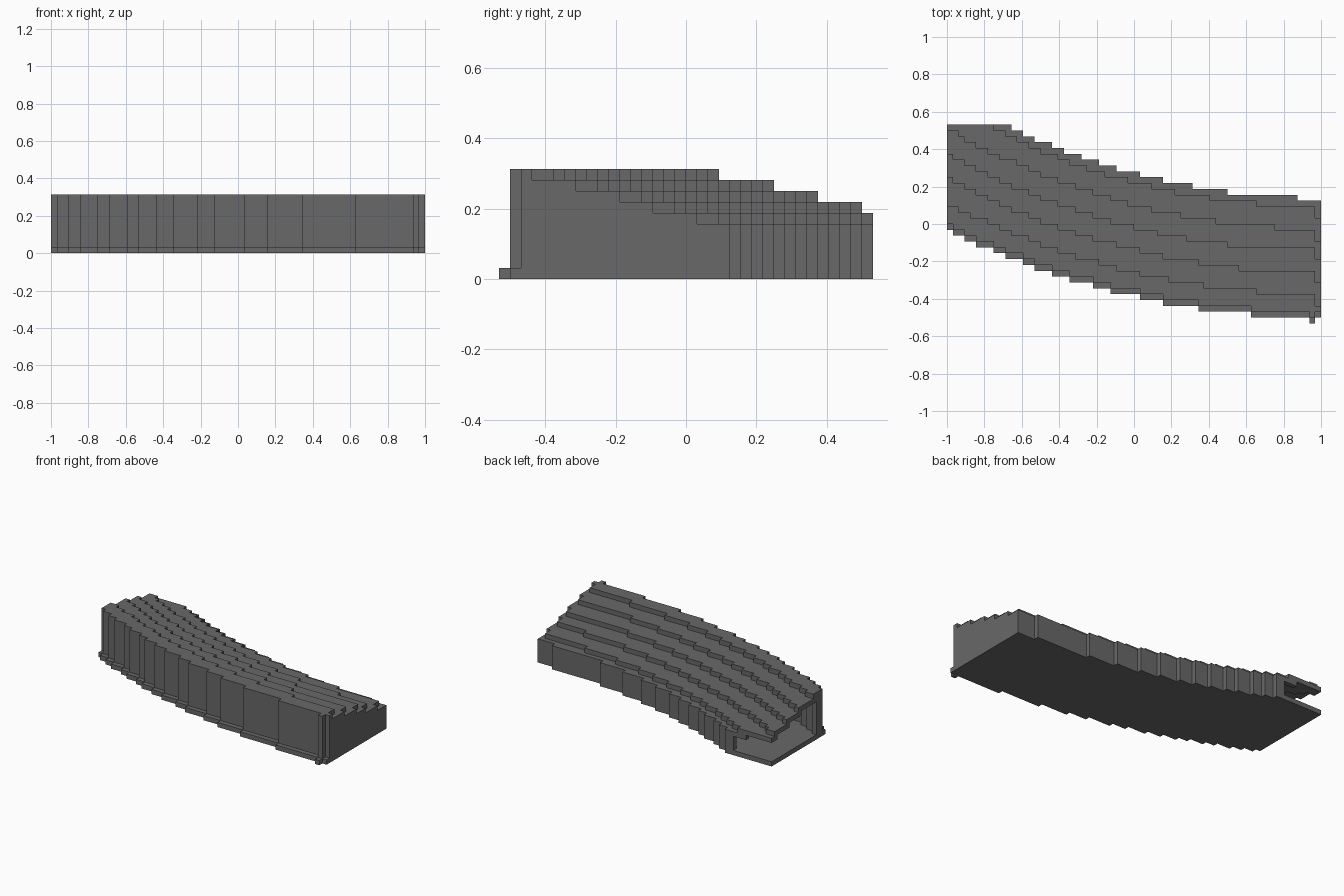
import bpy, bmesh, math

if "Cube" in bpy.data.objects:
    bpy.data.objects.remove(bpy.data.objects["Cube"])

V = 1 / 32            # block size
COLS = 64             # blocks along the length
LAST = COLS - 1       # column of the closed end
CENTRE_Y = 3.98       # centre of the bend, at x = 1
FRONT_R, BACK_R = 4.48, 3.841
RIDGES = [4.352 - 0.1165 * n for n in range(5)]
TOP = 10              # height in blocks
LIMIT = 17            # everything is cut off flat at the back

grey = bpy.data.materials.new("dark grey")
grey.use_nodes = True
colour = (0.14, 0.14, 0.14, 1)
grey.diffuse_color = colour
grey.node_tree.nodes["Principled BSDF"].inputs["Base Color"].default_value = colour


def arc(radius, shift=0):
    """Stepped arc: block row at each column."""
    def row(i):
        dx = 1 - ((i + 0.5) * V - 1)
        y = CENTRE_Y - math.sqrt(radius ** 2 - dx ** 2)
        return round(y / V) + shift
    return row


def edge_points(row, columns):
    points = []
    for i in columns:
        y = min(LIMIT, row(i))
        for x in (i, i + 1):
            p = (x, y)
            if len(points) > 1 and points[-1][1] == y and points[-2][1] == y:
                points[-1] = p
            elif not points or points[-1] != p:
                points.append(p)
    return points


def stepped_slab(name, front, back, z0, z1, columns):
    """Extrude the area between two stepped edges."""
    columns = [i for i in columns if min(LIMIT, front(i)) < min(LIMIT, back(i))]
    outline = edge_points(front, columns) + edge_points(back, columns)[::-1]
    bm = bmesh.new()
    face = bm.faces.new([bm.verts.new((x * V - 1, y * V, z0 * V)) for x, y in outline])
    result = bmesh.ops.extrude_face_region(bm, geom=[face])
    top = [g for g in result["geom"] if isinstance(g, bmesh.types.BMVert)]
    bmesh.ops.translate(bm, verts=top, vec=(0, 0, (z1 - z0) * V))
    bmesh.ops.recalc_face_normals(bm, faces=bm.faces)
    mesh = bpy.data.meshes.new(name)
    bm.to_mesh(mesh)
    bm.free()
    mesh.materials.append(grey)
    obj = bpy.data.objects.new(name, mesh)
    bpy.context.collection.objects.link(obj)


def floor_front(i):
    # one column near the closed end juts out as a thin buttress
    return arc(FRONT_R)(i) - (i == LAST - 1)


def wall_front(i):
    return floor_front(i) + 1


def wall_back(i):
    return arc(FRONT_R)(i) + (2 if i == LAST else 3)


body = range(LAST)
whole = range(COLS)

# Floor and the two long walls
stepped_slab("floor", floor_front, arc(BACK_R), 0, 1, whole)
stepped_slab("front_wall", wall_front, wall_back, 1, TOP, whole)
stepped_slab("back_wall", arc(BACK_R, -1), arc(BACK_R), 1, TOP - 6, body)

# Terraced roof, and the closed end wall that follows it
for n in range(6):
    z = TOP - n
    back = arc(RIDGES[n]) if n < 5 else arc(BACK_R)
    front = arc(RIDGES[n - 1], -1) if n else wall_back
    stepped_slab(f"roof_terrace_{n + 1}", front, back, z - 1, z, body)
    if n:
        end_front = arc(RIDGES[n - 1], -2)
        end_back = arc(RIDGES[n], -2) if n < 5 else arc(BACK_R)
        stepped_slab(f"end_wall_{n}", end_front, end_back, 1, z, [LAST])
